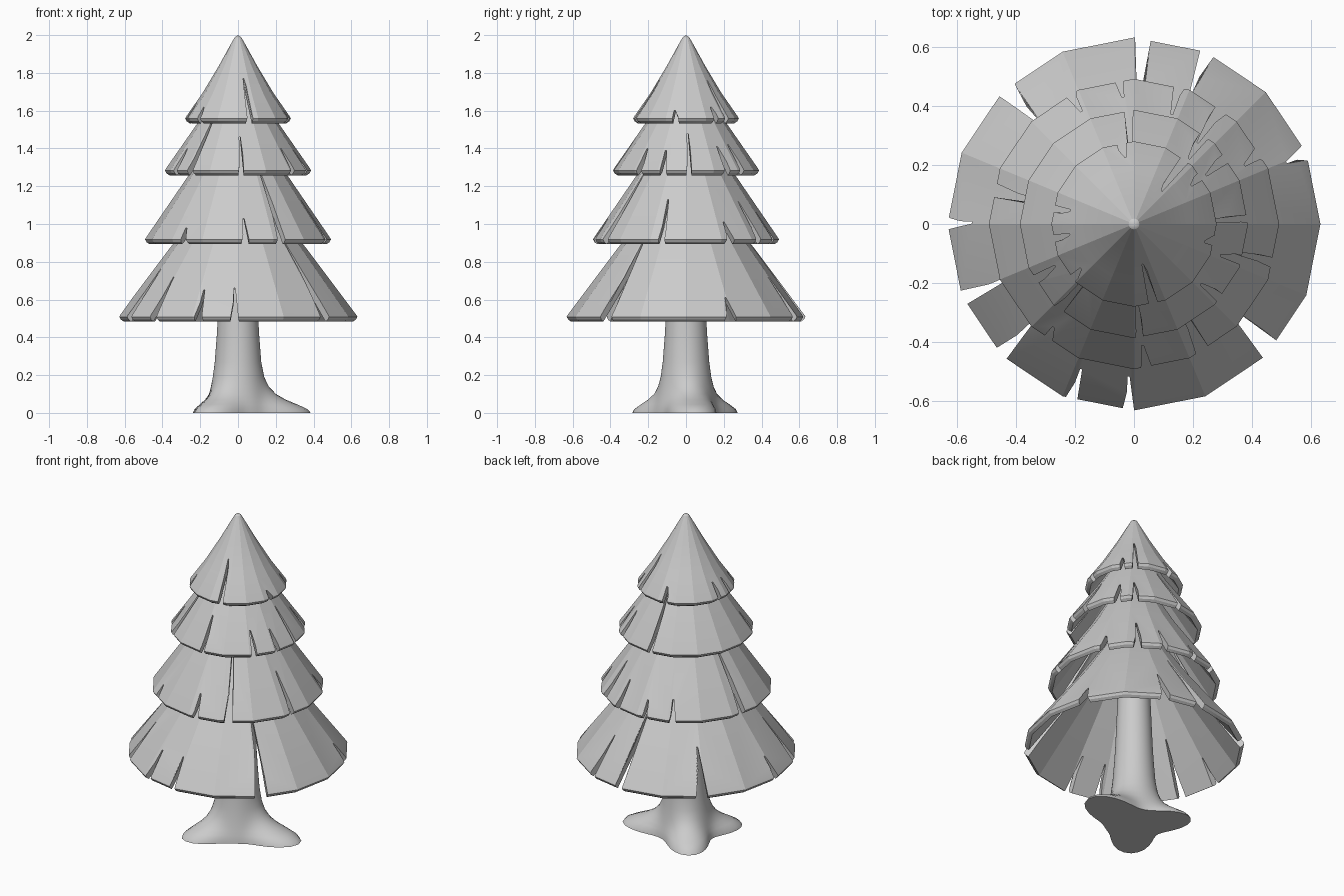
import bpy, bmesh
from math import sin, cos, radians, pi

if "Cube" in bpy.data.objects:
    bpy.data.objects.remove(bpy.data.objects["Cube"])

SIDES = 16


def make_object(name, bm):
    bmesh.ops.remove_doubles(bm, verts=bm.verts, dist=1e-5)
    bmesh.ops.recalc_face_normals(bm, faces=bm.faces)
    mesh = bpy.data.meshes.new(name)
    bm.to_mesh(mesh)
    bm.free()
    ob = bpy.data.objects.new(name, mesh)
    bpy.context.collection.objects.link(ob)
    return ob


def skin(bm, rings):
    # quads (or tip triangles) between consecutive rings of points
    vs = [[bm.verts.new(p) for p in ring] for ring in rings]
    n = len(vs[0])
    for a, b in zip(vs, vs[1:]):
        for i in range(n):
            j = (i + 1) % n
            bm.faces.new((a[i], a[j], b[j], b[i]))
    return vs


def finish(ob, angle):
    bpy.ops.object.select_all(action='DESELECT')
    ob.select_set(True)
    bpy.context.view_layer.objects.active = ob
    for m in list(ob.modifiers):
        bpy.ops.object.modifier_apply(modifier=m.name)
    bpy.ops.object.shade_smooth_by_angle(angle=radians(angle))


def tier(name, outer, slits):
    # hollow faceted cone with a rounded rim
    r, z = outer[0]
    inner = [(a - .03, b - .02) for a, b in outer[1:] if a > .04]
    tip = [(0, outer[-1][1] - .05)]
    rim = [(r - .034, z - .014), (r - .024, z - .027), (r - .008, z - .016),
           (r, z - .002), (r - .005, z + .008)]
    profile = tip + inner[::-1] + rim + outer[1:]
    bm = bmesh.new()
    skin(bm, [[(a * cos(2 * pi * i / SIDES), a * sin(2 * pi * i / SIDES), b)
               for i in range(SIDES)] for a, b in profile])
    # collapse the zero-width tip faces
    bmesh.ops.dissolve_degenerate(bm, dist=1e-6, edges=bm.edges)
    shell = make_object(name, bm)

    # tapered radial slits cut from the rim upward
    bm = bmesh.new()
    for ang, top, width in slits:
        t = radians(ang)
        z0 = z - .08
        grow = (top - z0) / (top - z)
        rings = []
        for zz, w in ((z0, width * grow), (top, .008)):
            ring = []
            for rad, s in ((.06, -1), (.8, -1), (.8, 1), (.06, 1)):
                h = s * w * rad / r / 2
                ring.append((rad * cos(t) - h * sin(t), rad * sin(t) + h * cos(t), zz))
            rings.append(ring)
        vs = skin(bm, rings)
        bm.faces.new(vs[0])
        bm.faces.new(vs[1])
    cutter = make_object(name + "_cutter", bm)
    cutter.hide_render = True
    mod = shell.modifiers.new("slits", 'BOOLEAN')
    mod.operation = 'DIFFERENCE'
    mod.solver = 'EXACT'
    mod.object = cutter
    finish(shell, 15)
    bpy.data.objects.remove(cutter)


# Four branch tiers: profile (radius, z) and slits (angle, top z, width)
tier("branches_bottom", [(.632, .51), (.34, .9), (.14, 1.2), (0, 1.35)],
     [(87, .93, .05), (66.5, .72, .045), (22, .61, .05), (-43, .93, .07),
      (-92, .66, .035), (-110, .65, .035), (-136, .72, .045), (-157, .76, .045),
      (179.5, .62, .035), (133, .74, .06)])
tier("branches_lower", [(.492, .92), (.26, 1.26), (.12, 1.5), (0, 1.62)],
     [(95, 1.0, .025), (71, 1.06, .03), (52, 1.12, .04), (28, 1.01, .04),
      (-16, 1.13, .03), (-62, 1.29, .045), (-86, 1.03, .03), (-128, .98, .03),
      (166, 1.27, .045), (115, 1.02, .03)])
tier("branches_upper", [(.387, 1.285), (.21, 1.54), (.1, 1.72), (0, 1.82)],
     [(92, 1.57, .03), (50, 1.42, .035), (34, 1.41, .035), (2, 1.48, .025),
      (-20, 1.39, .03), (-42, 1.4, .03), (-88, 1.46, .025), (-132, 1.57, .035),
      (-152, 1.4, .03)])
tier("branches_top", [(.28, 1.56), (.19, 1.69), (.1, 1.84), (.045, 1.94), (.018, 1.988), (0, 2.0)],
     [(97, 1.63, .025), (50, 1.76, .035), (34, 1.62, .02), (-14, 1.6, .02),
      (-78, 1.77, .035), (-140, 1.62, .02), (-171, 1.64, .02), (168, 1.64, .02)])

# Trunk flaring into three roots: (z, core radius, root reach factor)
bm = bmesh.new()
levels = [(0, .17, 1), (.02, .168, .93), (.045, .163, .7), (.07, .157, .45), (.1, .15, .24),
          (.14, .142, .1), (.19, .133, .03), (.27, .123, 0), (.4, .113, 0), (.5, .107, 0), (1.15, .08, 0)]
roots = [(10, .39), (129, .33), (-126, .335)]
N = 48
rings = []
for z, core, reach in levels:
    ring = []
    for i in range(N):
        a = 2 * pi * i / N
        rad = core + sum((length - .17) * reach * max(0, cos(a - radians(d))) ** 7
                         for d, length in roots)
        ring.append((rad * cos(a), rad * sin(a), z))
    rings.append(ring)
vs = skin(bm, rings)
bm.faces.new(vs[0])
bm.faces.new(vs[-1])
finish(make_object("trunk", bm), 40)
